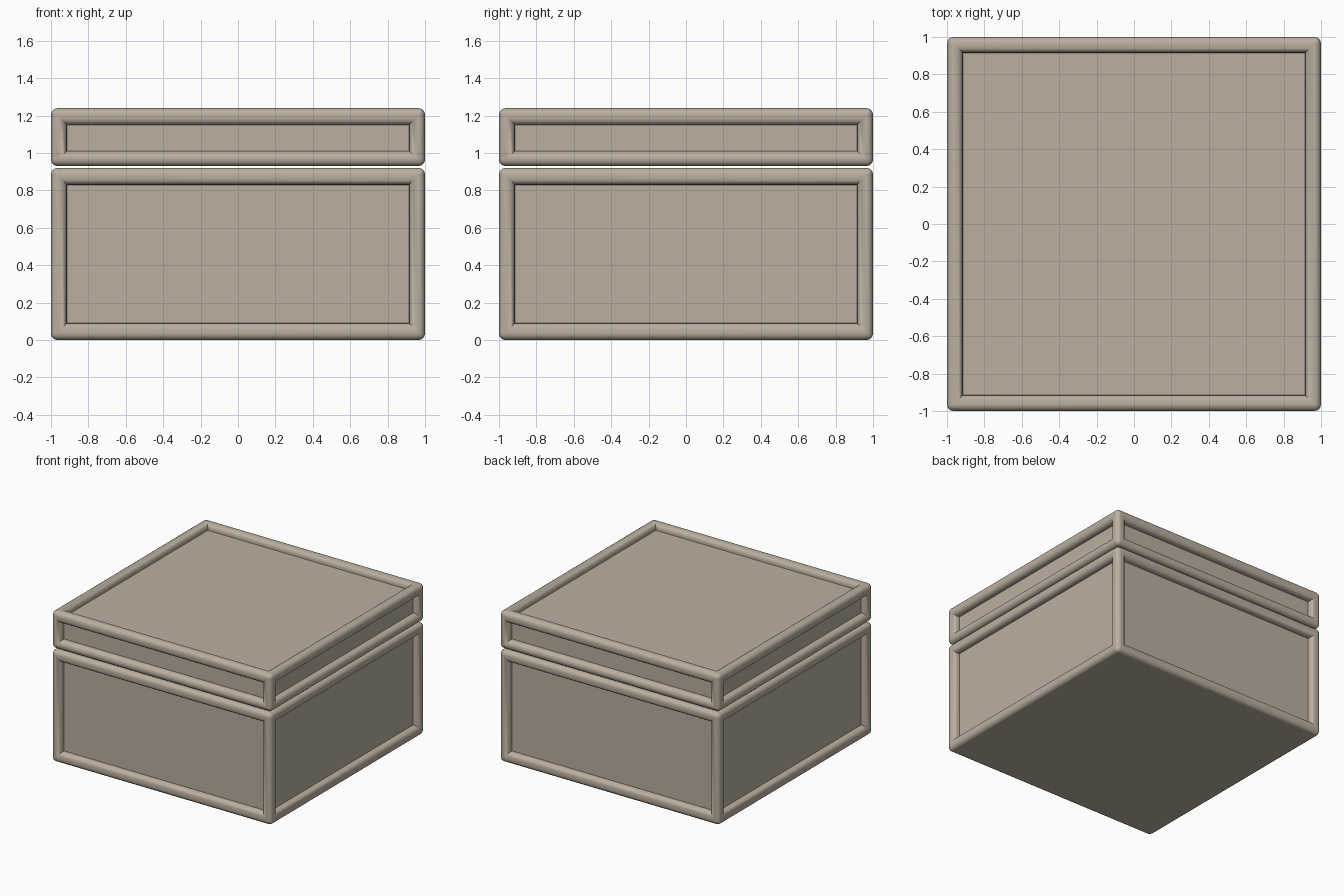
import bpy, bmesh

if "Cube" in bpy.data.objects:
    bpy.data.objects.remove(bpy.data.objects["Cube"])

# Single stone colour
stone = bpy.data.materials.new("warm grey stone")
stone.diffuse_color = (0.50, 0.43, 0.35, 1.0)
stone.use_nodes = True
stone.node_tree.nodes["Principled BSDF"].inputs["Base Color"].default_value = stone.diffuse_color

RAIL = 0.12      # width of the frame around each panel
DEPTH = 0.05     # how far the panels are sunk
ROUND = 0.036    # edge rounding


def panelled_block(name, z0, z1, panel_z0, panel_z1, top_panel):
    """Rounded block with a sunk panel on each side and optionally on top."""
    bm = bmesh.new()
    bmesh.ops.create_cube(bm, size=2.0)
    for v in bm.verts:
        v.co.z = z1 if v.co.z > 0 else z0
    round_edges = set(bm.edges)
    bm.normal_update()

    panels = [f for f in bm.faces
              if abs(f.normal.z) < 0.5 or (top_panel and f.normal.z > 0.5)]
    bmesh.ops.inset_individual(bm, faces=panels, thickness=RAIL, depth=0.0)

    # Fit the side openings to the rail heights
    mid = (z0 + z1) / 2
    for f in panels:
        if abs(f.normal.z) < 0.5:
            for v in f.verts:
                v.co.z = panel_z1 if v.co.z > mid else panel_z0
        round_edges.update(f.edges)

    # Sink each panel straight inwards
    for f in panels:
        n = f.normal.copy()
        rim = list(f.verts)
        floor = [bm.verts.new(v.co - n * DEPTH) for v in rim]
        bm.faces.remove(f)
        for i in range(4):
            j = (i + 1) % 4
            bm.faces.new((rim[i], rim[j], floor[j], floor[i]))
        bm.faces.new(floor)

    # Round the outer edges and the panel rims
    bmesh.ops.bevel(bm, geom=list(round_edges), offset=ROUND,
                    offset_type='OFFSET', segments=4, profile=0.5,
                    affect='EDGES', clamp_overlap=True, loop_slide=False)
    bmesh.ops.recalc_face_normals(bm, faces=bm.faces)

    mesh = bpy.data.meshes.new(name)
    bm.to_mesh(mesh)
    bm.free()
    mesh.materials.append(stone)
    obj = bpy.data.objects.new(name, mesh)
    bpy.context.collection.objects.link(obj)

    bpy.ops.object.select_all(action='DESELECT')
    obj.select_set(True)
    bpy.context.view_layer.objects.active = obj
    bpy.ops.object.shade_smooth_by_angle(angle=0.7)
    normals = obj.modifiers.new("weighted_normals", 'WEIGHTED_NORMAL')
    normals.keep_sharp = True
    return obj


# Box body with side panels, and lid with side and top panels
panelled_block("box_body", 0.0, 0.92, 0.09, 0.83, False)
panelled_block("box_lid", 0.93, 1.24, 1.01, 1.15, True)
